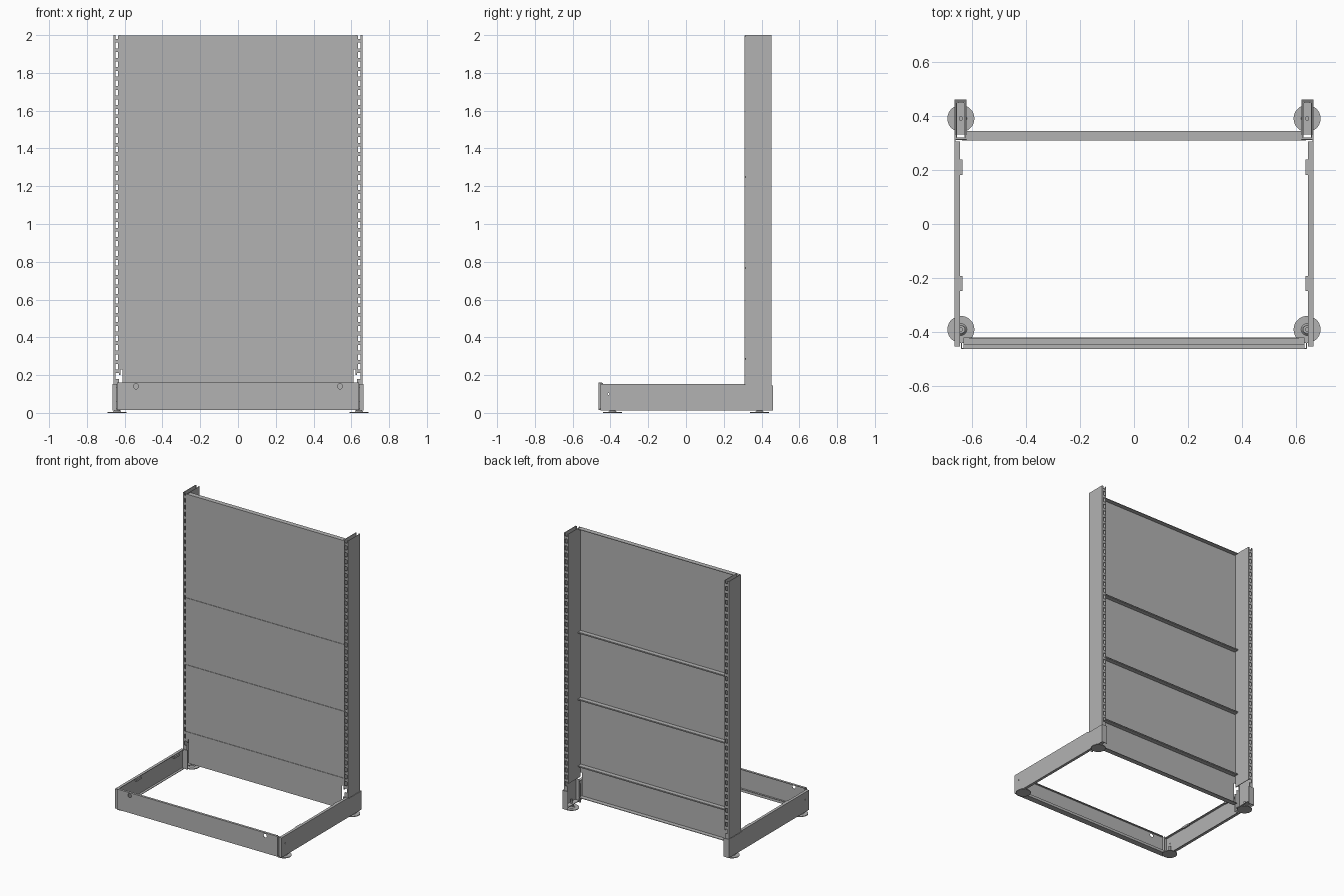
import bpy
import bmesh
from mathutils import Matrix

if "Cube" in bpy.data.objects:
    bpy.data.objects.remove(bpy.data.objects["Cube"], do_unlink=True)

T = 0.004  # sheet metal thickness

grey = bpy.data.materials.new("steel_grey")
grey.use_nodes = True
COLOR = (0.45, 0.45, 0.45, 1)
grey.diffuse_color = COLOR
grey.node_tree.nodes["Principled BSDF"].inputs["Base Color"].default_value = COLOR


def box(bm, x0, x1, y0, y1, z0, z1):
    size = Matrix.Diagonal((x1 - x0, y1 - y0, z1 - z0, 1))
    mid = Matrix.Translation(((x0 + x1) / 2, (y0 + y1) / 2, (z0 + z1) / 2))
    bmesh.ops.create_cube(bm, size=1, matrix=mid @ size)


def cylinder(bm, x, y, z0, z1, r0, r1=None, sides=32):
    bmesh.ops.create_cone(bm, cap_ends=True, segments=sides, radius1=r0,
                          radius2=r0 if r1 is None else r1, depth=z1 - z0,
                          matrix=Matrix.Translation((x, y, (z0 + z1) / 2)))


def finish(bm, name, mirror=False):
    """Turn the bmesh into an object, mirrored to the other side if asked."""
    if mirror:
        copy = bmesh.ops.duplicate(bm, geom=bm.verts[:] + bm.edges[:] + bm.faces[:])["geom"]
        verts = [g for g in copy if isinstance(g, bmesh.types.BMVert)]
        faces = [g for g in copy if isinstance(g, bmesh.types.BMFace)]
        bmesh.ops.scale(bm, vec=(-1, 1, 1), verts=verts)
        bmesh.ops.reverse_faces(bm, faces=faces)
    mesh = bpy.data.meshes.new(name)
    bm.to_mesh(mesh)
    bm.free()
    mesh.materials.append(grey)
    obj = bpy.data.objects.new(name, mesh)
    bpy.context.collection.objects.link(obj)
    return obj


def drill(obj, spots, axis, radius):
    """Cut round holes along x or y."""
    bm = bmesh.new()
    for spot in spots:
        turn = Matrix.Rotation(1.5708, 4, "Y" if axis == "x" else "X")
        bmesh.ops.create_cone(bm, cap_ends=True, segments=20, radius1=radius, radius2=radius,
                              depth=0.03, matrix=Matrix.Translation(spot) @ turn)
    cutter = finish(bm, "hole_cutter")
    cutter.hide_render = True
    mod = obj.modifiers.new("holes", "BOOLEAN")
    mod.operation = "DIFFERENCE"
    mod.object = cutter
    bpy.context.view_layer.objects.active = obj
    bpy.ops.object.modifier_apply(modifier=mod.name)
    bpy.data.objects.remove(cutter, do_unlink=True)


# Uprights: hollow posts with a row of slots through the front and back walls
XI, XO, YF, YB = 0.622, 0.658, 0.316, 0.452
SLOT_IN, SLOT_OUT = 0.630, 0.648
PITCH, SLOT = 0.05, 0.03
bm = bmesh.new()
box(bm, XO - T, XO, YF, YB, 0.02, 2)
box(bm, XI, XI + T, YF, YB, 0.2, 2)
for y in (YF, YB - T):
    box(bm, XI + T, SLOT_IN, y, y + T, 0.2, 2)
    box(bm, SLOT_OUT, XO - T, y, y + T, 0.02, 2)
    box(bm, SLOT_IN, SLOT_OUT, y, y + T, 0.02, 0.18)
    for i in range(36):
        z = 0.18 + SLOT + i * PITCH
        box(bm, SLOT_IN, SLOT_OUT, y, y + T, z, z + PITCH - SLOT)
finish(bm, "uprights", mirror=True)

# Back panels: folded sheets with top and bottom flanges
PY, PD = 0.309, 0.344
seams = [0.285, 0.767, 1.249, 1.998]
for i, (low, high) in enumerate(zip(seams, seams[1:])):
    bm = bmesh.new()
    box(bm, -0.635, 0.635, PY, PY + T, low + 0.001, high - 0.001)
    for z in (low + 0.001, high - 0.001 - T):
        box(bm, -0.62, 0.62, PY + T, PD, z, z + T)
    finish(bm, f"back_panel_{i + 1}")

# Lowest back panel, narrower near the base
bm = bmesh.new()
box(bm, -0.635, 0.635, PY, PY + T, 0.23, 0.284)
box(bm, -0.612, 0.612, PY, PY + T, 0.06, 0.23)
for z in (0.06, 0.28):
    box(bm, -0.612, 0.612, PY + T, PD, z, z + T)
finish(bm, "lower_back_panel")

# Side arms: channels with top and bottom flanges and a closed front end
bm = bmesh.new()
AX = 0.664
box(bm, AX - T, AX, -0.452, 0.31, 0.012, 0.154)
arm = finish(bm, "side_arm_webs", mirror=True)
drill(arm, [(s * AX, -0.41, 0.1) for s in (-1, 1)], "x", 0.005)
bm = bmesh.new()
for z in (0.012, 0.154 - T):
    box(bm, 0.644, AX - T, -0.452, 0.305, z, z + T)
box(bm, 0.644, AX - T, -0.452, -0.452 + T, 0.012 + T, 0.154 - T)
finish(bm, "side_arm_flanges", mirror=True)

# Foot brackets wrapping the bottom of each upright
bm = bmesh.new()
box(bm, AX - T, AX, 0.31, 0.46, 0.012, 0.146)
box(bm, 0.62, AX - T, 0.46 - T, 0.46, 0.012, 0.146)
box(bm, 0.62, AX - T, 0.31, 0.31 + T, 0.012, 0.15)
box(bm, 0.62, AX - T, 0.33, 0.456, 0.03, 0.03 + T)
finish(bm, "foot_brackets", mirror=True)

# Small tabs on the inside of the arms
bm = bmesh.new()
for y in (0.21, -0.22):
    box(bm, 0.634, 0.646, y - 0.028, y + 0.028, 0.135, 0.15)
finish(bm, "arm_tabs", mirror=True)

# Front kick plate with round holes, short top flange and deeper bottom flange
FY = -0.463
bm = bmesh.new()
box(bm, -0.64, 0.64, FY, FY + T, 0.016, 0.162)
plate = finish(bm, "kick_plate")
drill(plate, [(s * 0.54, FY, 0.141) for s in (-1, 1)], "y", 0.014)
bm = bmesh.new()
box(bm, -0.63, 0.63, FY + T, -0.446, 0.162 - T, 0.162)
box(bm, -0.63, 0.63, FY + T, -0.42, 0.016, 0.016 + T)
box(bm, -0.61, 0.61, -0.42 - T, -0.42, 0.016 + T, 0.035)
for s in (-1, 1):
    box(bm, s * 0.638 - 0.002, s * 0.638 + 0.002, FY + T, -0.44, 0.02, 0.158)
finish(bm, "kick_plate_flanges")

# Levelling feet: flared disc, nut and threaded stem
bm = bmesh.new()
for y in (-0.39, 0.39):
    cylinder(bm, 0.64, y, 0, 0.005, 0.05)
    cylinder(bm, 0.64, y, 0.005, 0.012, 0.022, 0.015)
    cylinder(bm, 0.64, y, 0.012, 0.022, 0.017, sides=6)
    cylinder(bm, 0.64, y, 0.022, 0.06, 0.008, sides=16)
finish(bm, "levelling_feet", mirror=True)
